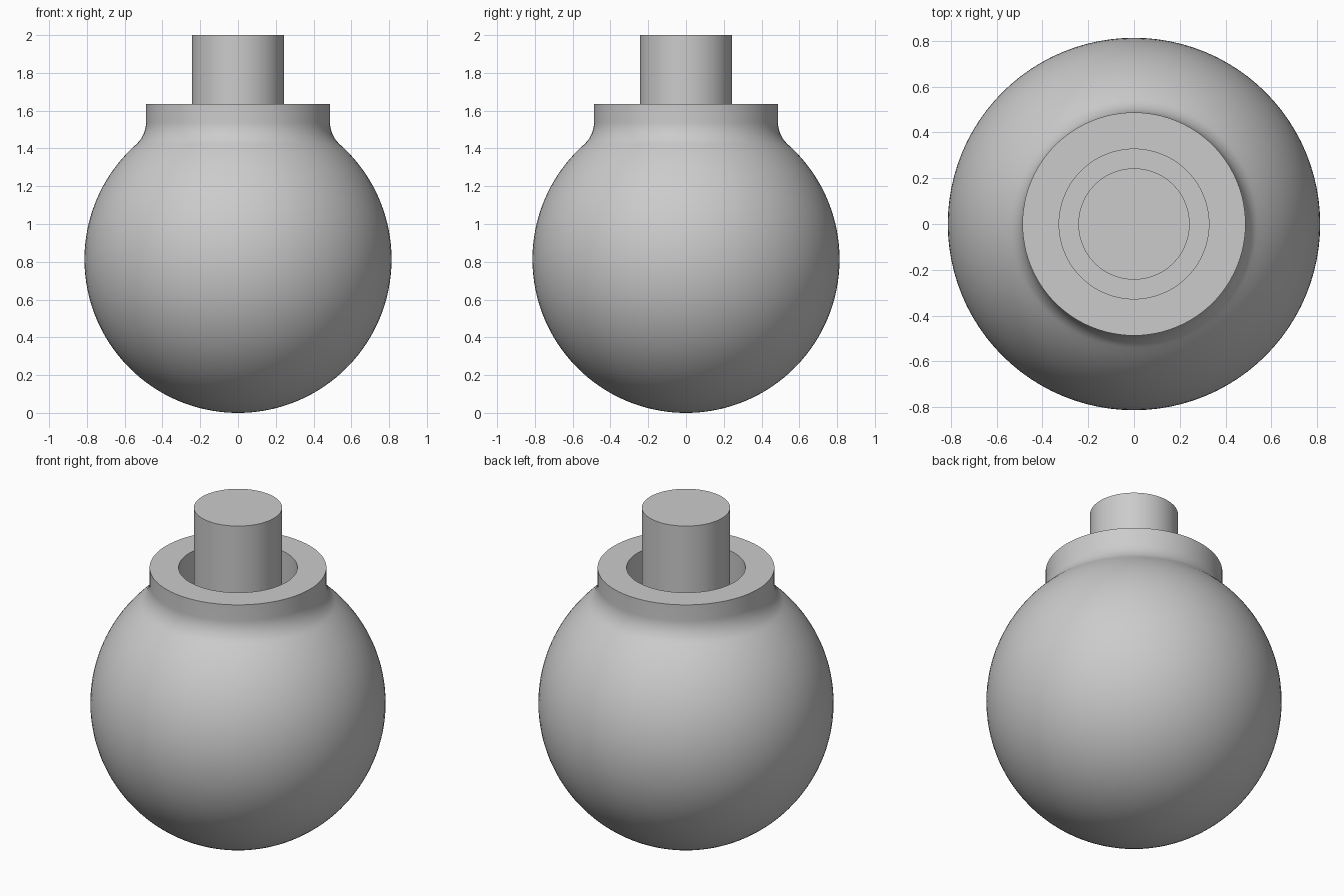
import bpy, bmesh
from math import sin, cos, pi, sqrt, atan2, radians

cube = bpy.data.objects.get("Cube")
if cube:
    bpy.data.objects.remove(cube, do_unlink=True)

SEGMENTS = 96
BALL_R = 0.813
COLLAR_R, COLLAR_TOP = 0.487, 1.635
WELL_R, WELL_FLOOR = 0.327, 1.385
STEM_R, STEM_TOP = 0.243, 2.0
FILLET_R = 0.16

grey = bpy.data.materials.new("plain_grey")
grey.use_nodes = True
colour = (0.6, 0.6, 0.6, 1)
grey.diffuse_color = colour
grey.node_tree.nodes["Principled BSDF"].inputs["Base Color"].default_value = colour


def arc(cx, cz, radius, start, end, steps):
    """Points (r, z) along a circular arc."""
    angles = [start + (end - start) * i / steps for i in range(steps + 1)]
    return [(cx + radius * cos(a), cz + radius * sin(a)) for a in angles]


def lathe(name, profile):
    """Revolve an (r, z) profile around the vertical axis."""
    bm = bmesh.new()
    verts = [bm.verts.new((max(r, 0), 0, z)) for r, z in profile]
    edges = [bm.edges.new(pair) for pair in zip(verts, verts[1:])]
    bmesh.ops.spin(bm, geom=verts + edges, cent=(0, 0, 0), axis=(0, 0, 1),
                   angle=2 * pi, steps=SEGMENTS, use_merge=True)
    bmesh.ops.remove_doubles(bm, verts=bm.verts, dist=0.0001)
    bmesh.ops.recalc_face_normals(bm, faces=bm.faces)
    mesh = bpy.data.meshes.new(name)
    bm.to_mesh(mesh)
    bm.free()
    mesh.materials.append(grey)
    obj = bpy.data.objects.new(name, mesh)
    bpy.context.collection.objects.link(obj)
    bpy.ops.object.select_all(action="DESELECT")
    obj.select_set(True)
    bpy.context.view_layer.objects.active = obj
    bpy.ops.object.shade_smooth_by_angle(angle=radians(30))
    return obj


# Ball blended by a tangent fillet into a collar with an open well
fillet_x = COLLAR_R + FILLET_R
rise = sqrt((BALL_R + FILLET_R) ** 2 - fillet_x ** 2)
tangent = atan2(rise, fillet_x)
ball = arc(0, BALL_R, BALL_R, -pi / 2, tangent, 56)
fillet = arc(fillet_x, BALL_R + rise, FILLET_R, tangent + pi, pi, 12)
collar = [(COLLAR_R, COLLAR_TOP), (WELL_R, COLLAR_TOP),
          (WELL_R, WELL_FLOOR), (0, WELL_FLOOR)]
lathe("ball_with_collar", ball + fillet + collar)

# Stem standing in the well
lathe("stem", [(0, WELL_FLOOR), (STEM_R, WELL_FLOOR),
               (STEM_R, STEM_TOP), (0, STEM_TOP)])
